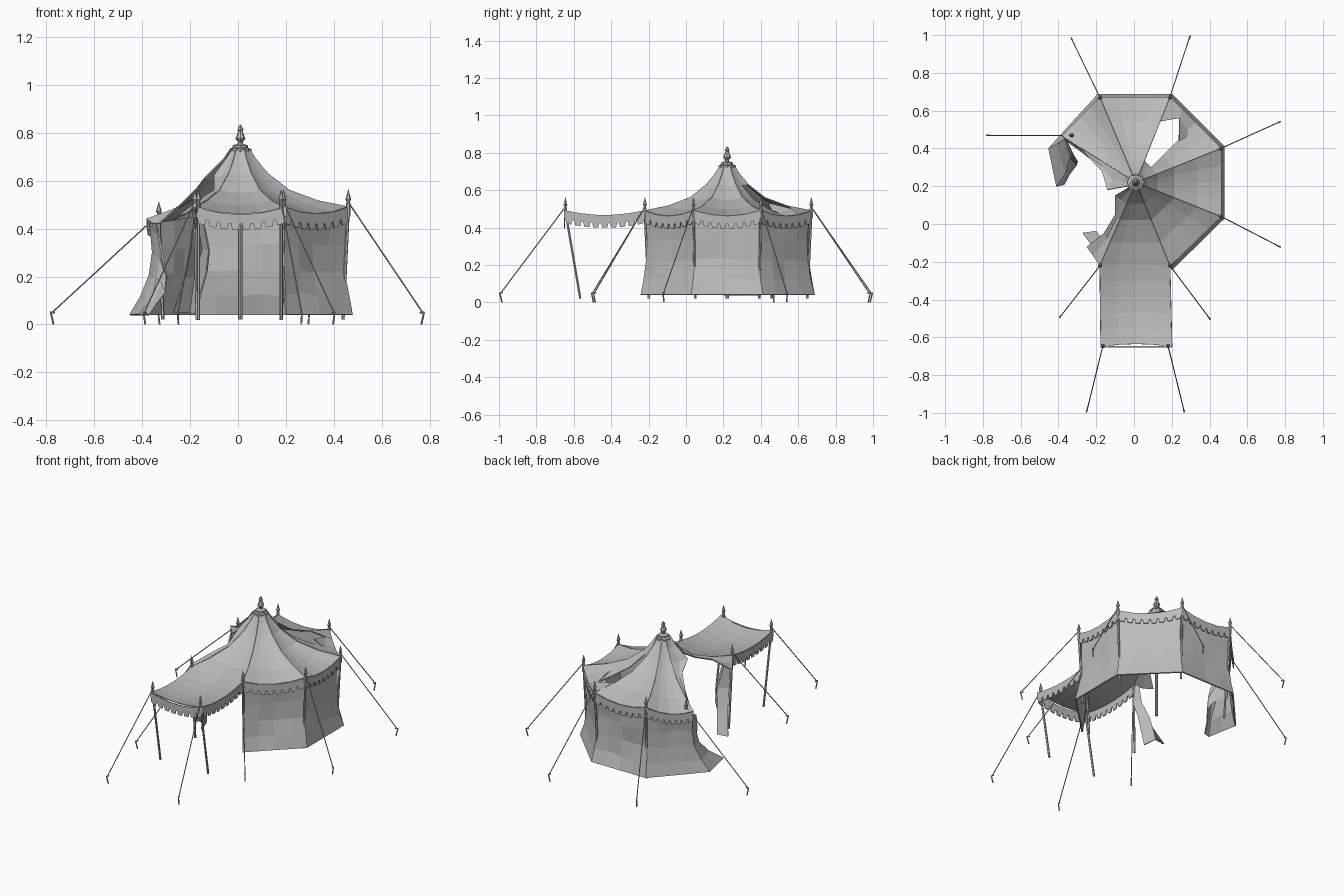
import bpy, bmesh, random
from math import sin, cos, pi
from mathutils import Vector as V

random.seed(4)
if "Cube" in bpy.data.objects:
    bpy.data.objects.remove(bpy.data.objects["Cube"])

grey = bpy.data.materials.new("plain_grey")
grey.use_nodes = True
grey.diffuse_color = (0.5, 0.5, 0.5, 1)
grey.node_tree.nodes["Principled BSDF"].inputs["Base Color"].default_value = (0.5, 0.5, 0.5, 1)


def finish(name, bm, thick=0.0):
    bmesh.ops.remove_doubles(bm, verts=bm.verts, dist=0.0005)
    bmesh.ops.recalc_face_normals(bm, faces=bm.faces)
    me = bpy.data.meshes.new(name)
    bm.to_mesh(me)
    bm.free()
    me.materials.append(grey)
    ob = bpy.data.objects.new(name, me)
    bpy.context.collection.objects.link(ob)
    if thick:
        mod = ob.modifiers.new("cloth_thickness", 'SOLIDIFY')
        mod.thickness, mod.offset = thick, 0
    return ob


def sheet(bm, rows, skip=()):
    """Grid of quads through rows of points, leaving out skipped cells."""
    vs = [[bm.verts.new(p) for p in row] for row in rows]
    for i in range(len(vs) - 1):
        for j in range(len(vs[0]) - 1):
            if (i, j) not in skip:
                bm.faces.new((vs[i][j], vs[i][j + 1], vs[i + 1][j + 1], vs[i + 1][j]))


def rod(bm, a, b, r, sides=6):
    a, b = V(a), V(b)
    q = (b - a).to_track_quat('Z', 'Y')
    rings = [[p + q @ V((r * cos(k * 2 * pi / sides), r * sin(k * 2 * pi / sides), 0))
              for k in range(sides)] for p in (a, b)]
    sheet(bm, [ring + ring[:1] for ring in rings])
    for ring in rings:
        bm.faces.new([bm.verts.new(p) for p in ring])


def turned(bm, x, y, z, profile, sides=8):
    """Lathe (radius, height) pairs around a vertical axis."""
    rows = [[(x + r * cos(k * 2 * pi / sides), y + r * sin(k * 2 * pi / sides), z + h)
             for k in range(sides + 1)] for r, h in profile]
    sheet(bm, rows)


# Layout: corners run anticlockwise from the entrance
APEX = V((0.01, 0.22, 0))
corner = [V(p) for p in ((0.19, -0.22, 0.49), (0.46, 0.04, 0.49), (0.46, 0.40, 0.49),
                         (0.19, 0.67, 0.49), (-0.18, 0.67, 0.49), (-0.38, 0.465, 0.44),
                         (-0.18, -0.22, 0.49))]
steps = [(0.08, 0.735), (0.14, 0.69), (0.25, 0.63), (0.45, 0.56), (0.72, 0.515), (1, 0.49)]


def ridge(c):
    """Concave line from the peak to an eave corner."""
    out = []
    for t, z in steps:
        p = APEX.lerp(c, t)
        p.z = z + (c.z - 0.49) * t
        out.append(p)
    return out


def sag(a, b, u, depth=0.03):
    p = a.lerp(b, u)
    p.z -= depth * 4 * u * (1 - u)
    return p


# Roof sectors
US = (0, 0.25, 0.5, 0.75, 1)
sectors = [("south", 6, 0), ("southeast", 0, 1), ("east", 1, 2),
           ("northeast", 3, 2), ("north", 3, 4), ("northwest", 4, 5)]
for name, i, j in sectors:
    ra, rb = ridge(corner[i]), ridge(corner[j])
    rows = [[sag(a, b, u, 0.03 * t) for u in US] for a, b, (t, z) in zip(ra, rb, steps)]
    skip = ()
    if name == "northeast":
        skip = [(2, 0), (2, 1), (3, 0), (3, 1)]
        rows[4][1] = V((0.24, 0.56, 0.5))
    bm = bmesh.new()
    sheet(bm, rows, skip)
    finish("roof_" + name, bm, 0.005)

# Torn roof remnants beside the missing west sector
torn_west = [(-0.03, 0.2, 0.735), (-0.06, 0.195, 0.69), (-0.14, 0.18, 0.61),
             (-0.17, 0.28, 0.57), (-0.24, 0.35, 0.5), (-0.33, 0.42, 0.42)]
torn_south = [(-0.02, 0.2, 0.735), (-0.05, 0.18, 0.69), (-0.1, 0.15, 0.62),
              (-0.1, 0.05, 0.56), (-0.16, -0.05, 0.52), (-0.25, -0.12, 0.45)]
for name, c, tear in (("west", 5, torn_west), ("southwest", 6, torn_south)):
    bm = bmesh.new()
    sheet(bm, [[a, a.lerp(V(b), 0.5) - V((0, 0, 0.008)), V(b)]
               for a, b in zip(ridge(corner[c]), tear)])
    finish("torn_roof_" + name, bm, 0.005)
bm = bmesh.new()
sheet(bm, [[(0.24, 0.44, 0.53), (0.24, 0.56, 0.5)], [(0.28, 0.46, 0.49), (0.28, 0.53, 0.47)],
           [(0.24, 0.47, 0.46), (0.24, 0.5, 0.45)]])
finish("torn_roof_flap", bm, 0.005)

# Entrance awning
front = [V((-0.175, -0.65, 0.49)), V((0.2, -0.65, 0.49))]
bm = bmesh.new()
rows = []
for k in range(6):
    v = k / 5
    a, b = sag(corner[6], front[0], v, 0.025), sag(corner[0], front[1], v, 0.025)
    row = [sag(a, b, u, 0.03) for u in US]
    for u, p in zip(US, row):
        p.y += 0.06 * v * u * (1 - u)
    rows.append(row)
sheet(bm, rows)
finish("awning", bm, 0.005)


# Scalloped valances hung from the eaves
def valance(name, a, b, n, depth=0.03):
    bm = bmesh.new()
    for k in range(n):
        def at(f, drop):
            return sag(a, b, (k + f) / n, depth) - V((0, 0, drop))
        sheet(bm, [[at(0, 0), at(0.5, 0), at(1, 0)],
                   [at(0, 0.04), at(0.5, 0.04), at(1, 0.04)]])
        sheet(bm, [[at(0.08, 0.039), at(0.92, 0.039)], [at(0.22, 0.066), at(0.78, 0.066)]])
    finish(name, bm, 0.006)


for name, i, j in sectors[1:]:
    valance("valance_" + name, corner[i], corner[j], 8)
valance("awning_valance_front", front[0], front[1], 8)
valance("awning_valance_left", corner[0], front[1], 9, 0.025)
valance("awning_valance_right", corner[6], front[0], 9, 0.025)

# Wall running from the entrance round to the loose west end
tops = [(0.19, -0.21, 0.45), (0.445, 0.05, 0.45), (0.445, 0.39, 0.45), (0.19, 0.655, 0.45),
        (-0.18, 0.655, 0.45), (-0.365, 0.455, 0.42), (-0.33, 0.37, 0.37), (-0.31, 0.33, 0.26)]
feet = [(0.2, -0.24), (0.475, 0.03), (0.475, 0.41), (0.2, 0.685),
        (-0.19, 0.685), (-0.45, 0.40), (-0.41, 0.2), (-0.37, 0.21)]
columns = []
for k in range(len(tops) - 1):
    n = 4 if k < 5 else 2
    for m in range(n + (k == len(tops) - 2)):
        u = m / n
        top = V(tops[k]).lerp(V(tops[k + 1]), u)
        foot = V((*feet[k], 0.04)).lerp(V((*feet[k + 1], 0.04)), u)
        column = []
        for h, w in ((0, 1), (0.2, 0.55), (0.45, 0.1), (0.7, 0), (1, 0)):
            p = top.lerp(foot, w)
            p.z = 0.04 + (top.z - 0.04) * h
            if 0 < h < 1:
                inward = (APEX - p).normalized()
                inward.z = random.uniform(-0.8, 0.8)
                p += inward * random.uniform(0.0, 0.016)
            column.append(p)
        columns.append(column)
bm = bmesh.new()
sheet(bm, columns)
finish("wall", bm, 0.008)

# Bunched curtain beside the entrance
bm = bmesh.new()
sheet(bm, [[(-0.18, -0.2, 0.46), (-0.17, -0.16, 0.46), (-0.15, -0.17, 0.46)],
           [(-0.2, -0.16, 0.31), (-0.15, -0.11, 0.31), (-0.12, -0.15, 0.31)],
           [(-0.22, -0.12, 0.2), (-0.18, -0.07, 0.2), (-0.13, -0.12, 0.22)],
           [(-0.27, -0.05, 0.05), (-0.2, -0.04, 0.05), (-0.18, -0.12, 0.04)]])
finish("entrance_curtain", bm, 0.008)

# Poles with spear tips, guy ropes and stakes
posts = corner[:5] + [V((-0.33, 0.47, 0.44)), corner[6], V((-0.165, -0.645, 0.49)),
                      V((0.18, -0.645, 0.49))]
stakes = [(0.4, -0.5), (0.77, -0.12), (0.77, 0.54), (0.295, 0.99), (-0.33, 0.98),
          (-0.775, 0.47), (-0.39, -0.49), (-0.25, -0.99), (0.265, -0.99)]
poles, ropes, pegs = bmesh.new(), bmesh.new(), bmesh.new()
for k, (c, s) in enumerate(zip(posts, stakes)):
    inner = APEX.lerp(c, 0.95)
    foot = (c.x, c.y + 0.08, 0.02) if k > 6 else (inner.x, inner.y, 0.02)
    rod(poles, foot, c, 0.007)
    turned(poles, c.x, c.y, c.z, [(0.009, -0.04), (0.01, 0.015), (0.006, 0.02),
                                  (0.012, 0.032), (0.004, 0.06), (0, 0.075)], 6)
    end = V((s[0], s[1], 0.05))
    rod(ropes, c + V((0, 0, 0.02)), end, 0.003, 5)
    out = (end - c) * V((1, 1, 0))
    out.normalize()
    low = V((s[0], s[1], 0.0))
    rod(pegs, low - out * 0.006, end + out * 0.006, 0.004, 5)
    rod(pegs, end + out * 0.008, end - out * 0.012, 0.004, 5)
rod(poles, (0.01, 0.22, 0.02), (0.01, 0.22, 0.73), 0.009, 8)
finish("poles", poles)
finish("guy_ropes", ropes)
finish("stakes", pegs)

# Finial at the peak
bm = bmesh.new()
turned(bm, 0.01, 0.22, 0.715, [(0.03, 0), (0.046, 0.004), (0.046, 0.016), (0.032, 0.022),
                               (0.032, 0.032), (0.012, 0.038), (0.01, 0.046), (0.021, 0.06),
                               (0.009, 0.092), (0.013, 0.097), (0.006, 0.112), (0, 0.12)])
finish("finial", bm)
